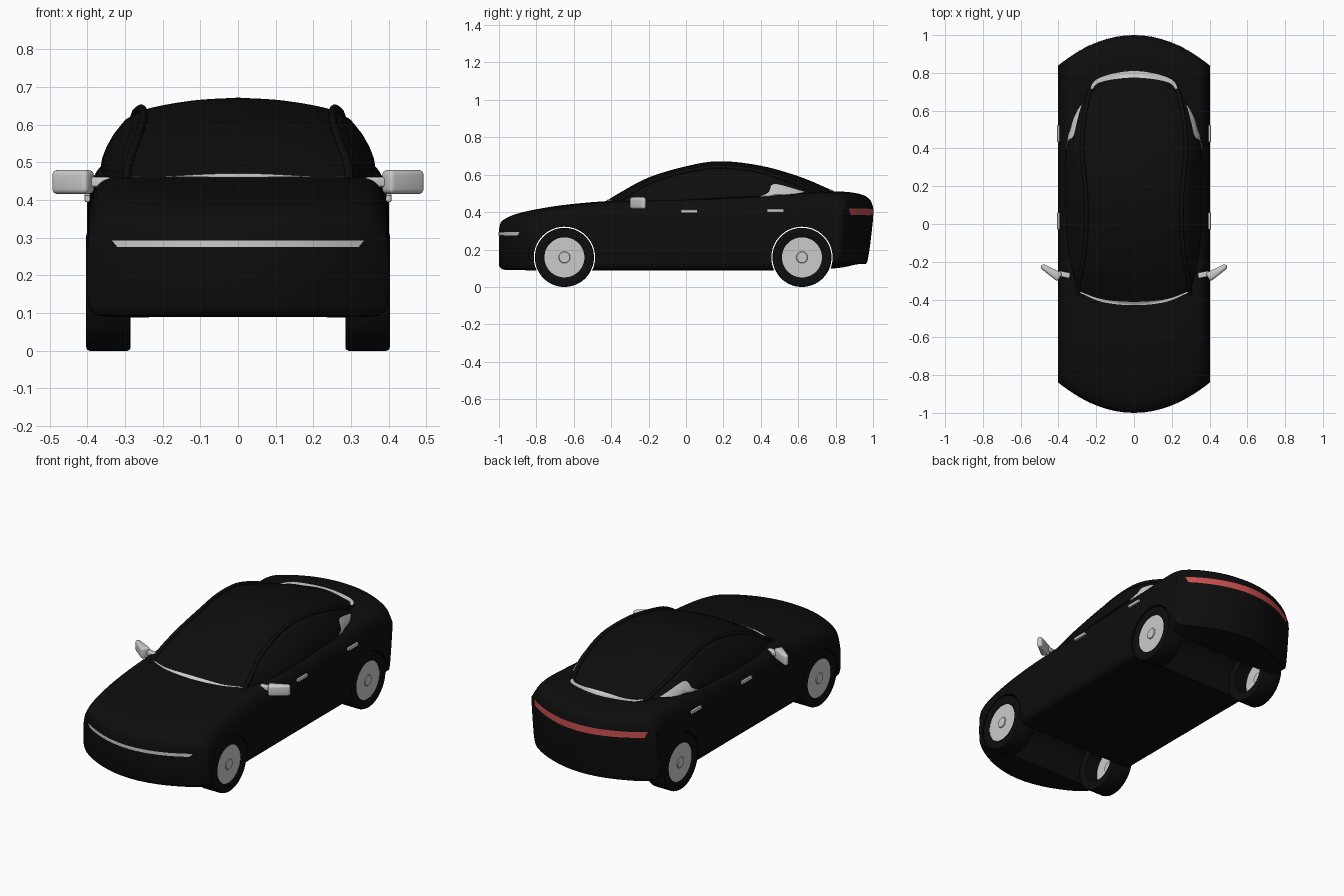
import bpy, bmesh, math
from mathutils import Vector, Matrix
from mathutils.bvhtree import BVHTree

if "Cube" in bpy.data.objects:
    bpy.data.objects.remove(bpy.data.objects["Cube"])


def material(name, rgb):
    m = bpy.data.materials.new(name)
    m.diffuse_color = (*rgb, 1)
    m.use_nodes = True
    m.node_tree.nodes["Principled BSDF"].inputs["Base Color"].default_value = m.diffuse_color
    return m


BLACK = material("black", (0.004, 0.004, 0.004))
RED = material("red", (0.6, 0.08, 0.08))


def finish(name, bm, mat=None, angle=35):
    bmesh.ops.recalc_face_normals(bm, faces=bm.faces)
    me = bpy.data.meshes.new(name)
    bm.to_mesh(me)
    bm.free()
    ob = bpy.data.objects.new(name, me)
    bpy.context.collection.objects.link(ob)
    if mat:
        me.materials.append(mat)
    select(ob)
    bpy.ops.object.shade_smooth_by_angle(angle=math.radians(angle))
    return ob


def select(ob):
    bpy.ops.object.select_all(action='DESELECT')
    ob.select_set(True)
    bpy.context.view_layer.objects.active = ob


def spline(pts, n):
    """Catmull-Rom through pts, n samples per segment."""
    p = [Vector(q) for q in pts]
    p = [2 * p[0] - p[1]] + p + [2 * p[-1] - p[-2]]
    out = []
    for i in range(1, len(p) - 2):
        a, b, c, d = p[i - 1:i + 3]
        for k in range(n):
            t = k / n
            out.append(0.5 * (2 * b + (c - a) * t + (2 * a - 5 * b + 4 * c - d) * t * t
                              + (3 * b - a - 3 * c + d) * t ** 3))
    return out + [p[-2]]


def loft(name, stations, section, bend, steps, sec_steps):
    """Skin symmetric half-sections along y; bend curves the ends in plan."""
    bm = bmesh.new()
    rings = []
    for s in spline(stations, steps):
        half = spline(section(s), sec_steps)
        full = [(q[0], q[1]) for q in half] + [(-q[0], q[1]) for q in half[-2:0:-1]]
        rings.append([bm.verts.new((x, s[0] + bend(x, s[0]), z)) for x, z in full])
        m = len(half) - 1
    n = 2 * m
    for a, b in zip(rings, rings[1:]):
        for i in range(n):
            bm.faces.new((a[i], a[(i + 1) % n], b[(i + 1) % n], b[i]))
    for r in (rings[0], rings[-1]):
        for j in range(m // 2):
            for side in (1, -1):
                ids = dict.fromkeys((side * k) % n for k in (j, j + 1, m - j - 1, m - j))
                bm.faces.new([r[k] for k in ids])
    return finish(name, bm, BLACK)


# body shell: stations are (y, top, bottom)
body_st = [(-1, .31, .115), (-.99, .345, .10), (-.97, .362, .092), (-.93, .382, .09), (-.85, .405, .09),
           (-.7, .432, .09), (-.55, .449, .09), (-.4, .46, .09), (-.2, .47, .09), (.2, .485, .09),
           (.55, .50, .09), (.8, .51, .10), (.9, .503, .118), (.95, .49, .127), (.968, .48, .132),
           (.985, .465, .23), (1, .43, .36)]
body_sec = [(0, 0), (.5, 0), (.85, 0), (.97, .04), (1, .2), (1, .6), (.985, .8),
            (.92, .94), (.8, .985), (.45, 1), (0, 1)]
body = loft("body", body_st,
            lambda s: [(.4 * u, s[2] + v * (s[1] - s[2])) for u, v in body_sec],
            lambda x, y: -math.copysign(.16 * (x / .4) ** 2 * y * y, y), 4, 4)

# cabin: stations are (y, top, base, half width, roof edge)
cabin_st = [(-.44, .45, .43, .30, .29), (-.36, .50, .44, .315, .285), (-.2, .585, .445, .335, .26),
            (0, .645, .455, .345, .245), (.18, .672, .465, .35, .25), (.4, .648, .475, .35, .268),
            (.6, .592, .48, .335, .262), (.75, .53, .485, .30, .24), (.82, .495, .485, .26, .22)]


def cabin_sec(s):
    _, top, base, w, e = s
    pts = [(0, 0), (.6 * w, 0), (w, 0), (w, .3), ((w + e) / 2 + .005, .65), (e, .84), (e / 2, .96), (0, 1)]
    return [(x, base + f * (top - base)) for x, f in pts]


def cabin_bend(x, y):
    if y < 0:
        return .07 * (x / .3) ** 2 * min(1, -y / .43)
    return -.12 * (x / .25) ** 2 * (y / .8) ** 2


cabin = loft("cabin", cabin_st, cabin_sec, cabin_bend, 6, 4)


def tree(*obs):
    verts, polys = [], []
    for ob in obs:
        k = len(verts)
        verts += [v.co.copy() for v in ob.data.vertices]
        polys += [[i + k for i in p.vertices] for p in ob.data.polygons]
    return BVHTree.FromPolygons(verts, polys)


cabin_tree, car_tree = tree(cabin), tree(body, cabin)


def patch(name, edge_a, edge_b, start, bvh, mat=None, off=.003, rows=4, mirror=False):
    """Thin panel between two edges, projected on the car along an axis.
    start is a vector along the axis; edges use the two other coordinates."""
    start = Vector(start)
    axis = max(range(3), key=lambda i: abs(start[i]))
    ray = -start.normalized()
    other = [i for i in range(3) if i != axis]
    cols = 30

    def even(e):
        c = spline(e, 60)
        return [c[round(i * (len(c) - 1) / cols)] for i in range(cols + 1)]
    bm = bmesh.new()
    grid, last = [], None
    for a, b in zip(even(edge_a), even(edge_b)):
        col = []
        for r in range(rows + 1):
            q = a.lerp(b, r / rows)
            p = start.copy()
            p[other[0]], p[other[1]] = q
            hit = bvh.ray_cast(p, ray)[0]
            last = hit[axis] if hit else last
            p[axis] = (last if last is not None else 0) - ray[axis] * off
            col.append(bm.verts.new(p))
        grid.append(col)
    for a, b in zip(grid, grid[1:]):
        for r in range(rows):
            bm.faces.new((a[r], a[r + 1], b[r + 1], b[r]))
    bmesh.ops.remove_doubles(bm, verts=bm.verts, dist=1e-5)
    if mirror:
        both_sides(bm)
    return finish(name, bm, mat)


def both_sides(bm):
    d = bmesh.ops.duplicate(bm, geom=bm.verts[:] + bm.edges[:] + bm.faces[:])["geom"]
    for v in d:
        if isinstance(v, bmesh.types.BMVert):
            v.co.x *= -1


# lights and trim strips
patch("headlight_strip", [(-.32, .275), (0, .275), (.32, .275)], [(-.335, .293), (0, .293), (.335, .293)],
      (0, -2, 0), car_tree)
patch("taillight_strip", [(-.35, .385), (0, .382), (.35, .385)], [(-.365, .418), (0, .42), (.365, .418)],
      (0, 2, 0), car_tree, RED)
patch("windscreen_trim", [(-.305, -.355), (-.17, -.412), (0, -.43), (.17, -.412), (.305, -.355)],
      [(-.30, -.353), (-.17, -.398), (0, -.412), (.17, -.398), (.30, -.353)], (0, 0, 2), car_tree)
patch("rear_window_trim", [(-.245, .685), (-.19, .77), (0, .81), (.19, .77), (.245, .685)],
      [(-.235, .69), (-.18, .75), (0, .775), (.18, .75), (.235, .69)], (0, 0, 2), car_tree)
patch("side_windows", [(-.30, .475), (0, .48), (.38, .485)],
      [(-.30, .48), (-.1, .57), (.1, .617), (.3, .607), (.46, .56)], (2, 0, 0), cabin_tree, BLACK, mirror=True)
patch("quarter_panels", [(.38, .476), (.45, .48), (.52, .485), (.63, .507)],
      [(.38, .478), (.44, .505), (.475, .55), (.63, .51)], (2, 0, 0), cabin_tree, mirror=True)

# roof rails along the roof edge
for side, label in ((1, "right"), (-1, "left")):
    cu = bpy.data.curves.new("rail", 'CURVE')
    cu.dimensions = '3D'
    cu.bevel_depth, cu.bevel_resolution, cu.use_fill_caps = .011, 3, True
    sp = cu.splines.new('POLY')
    pts = spline(cabin_st, 5)
    sp.points.add(len(pts) - 1)
    for p, (y, top, base, w, e) in zip(sp.points, pts):
        p.co = (side * (e + .006), y + cabin_bend(e, y), base + .84 * (top - base) + .004, 1)
    rail = bpy.data.objects.new(label + "_roof_rail", cu)
    bpy.context.collection.objects.link(rail)
    cu.materials.append(BLACK)
    select(rail)
    bpy.ops.object.convert(target='MESH')

# wheel arches cut right through the body
for y in (-.65, .62):
    bm = bmesh.new()
    bmesh.ops.create_cone(bm, cap_ends=True, segments=64, radius1=.164, radius2=.164, depth=1.2,
                          matrix=Matrix.Translation((0, y, .158)) @ Matrix.Rotation(math.pi / 2, 4, 'Y'))
    cutter = finish("arch_cutter", bm)
    cutter.hide_render = True
    mod = body.modifiers.new("arch", 'BOOLEAN')
    mod.operation, mod.solver, mod.object = 'DIFFERENCE', 'EXACT', cutter
    select(body)
    bpy.ops.object.modifier_apply(modifier=mod.name)
    bpy.data.objects.remove(cutter)
select(body)
bpy.ops.object.shade_smooth_by_angle(angle=math.radians(35))


def lathe(name, prof, side, y, mat=None):
    """Spin an (x, radius) profile round the wheel axle."""
    bm = bmesh.new()
    vs = [bm.verts.new((side * x, y, .158 + r)) for x, r in prof]
    es = [bm.edges.new((a, b)) for a, b in zip(vs, vs[1:])]
    bmesh.ops.spin(bm, geom=vs + es, cent=(0, y, .158), axis=(1, 0, 0), angle=2 * math.pi, steps=64)
    bmesh.ops.remove_doubles(bm, verts=bm.verts, dist=1e-5)
    return finish(name, bm, mat)


# wheels
tyre = [(.398, .107), (.403, .115), (.403, .148), (.401, .155), (.394, .158), (.294, .158), (.287, .155),
        (.285, .148), (.285, .115), (.29, .107), (.398, .107)]
rim = [(.396, 0), (.396, .107), (.37, .107), (.37, 0)]
hub = [(.401, 0), (.401, .028), (.398, .031), (.36, .031), (.36, 0)]
for side, sl in ((1, "right"), (-1, "left")):
    for y, yl in ((-.65, "front"), (.62, "rear")):
        for part, prof, mat in (("tyre", tyre, BLACK), ("rim", rim, None), ("hub", hub, None)):
            lathe(f"{yl}_{sl}_{part}", prof, side, y, mat)


def boxes(name, centre, size, bevel, turn=0, taper=1):
    """Rounded box on both sides of the car."""
    bm = bmesh.new()
    bmesh.ops.create_cube(bm, size=1)
    for v in bm.verts:
        if v.co.x > 0:
            v.co.y *= taper
    bmesh.ops.transform(bm, verts=bm.verts, matrix=Matrix.Translation(centre)
                        @ Matrix.Rotation(math.radians(turn), 4, 'Z') @ Matrix.Diagonal((*size, 1)))
    bmesh.ops.bevel(bm, geom=bm.edges[:], offset=bevel, segments=4, profile=.5, affect='EDGES')
    both_sides(bm)
    return finish(name, bm)


# mirrors and door handles
boxes("mirror_heads", (.441, -.252, .448), (.118, .052, .064), .014, 32, .5)
boxes("mirror_stalks", (.368, -.268, .448), (.06, .03, .026), .006, 12)
boxes("front_door_handles", (.4, .017, .404), (.014, .09, .018), .003)
boxes("rear_door_handles", (.4, .478, .408), (.014, .09, .018), .003)
